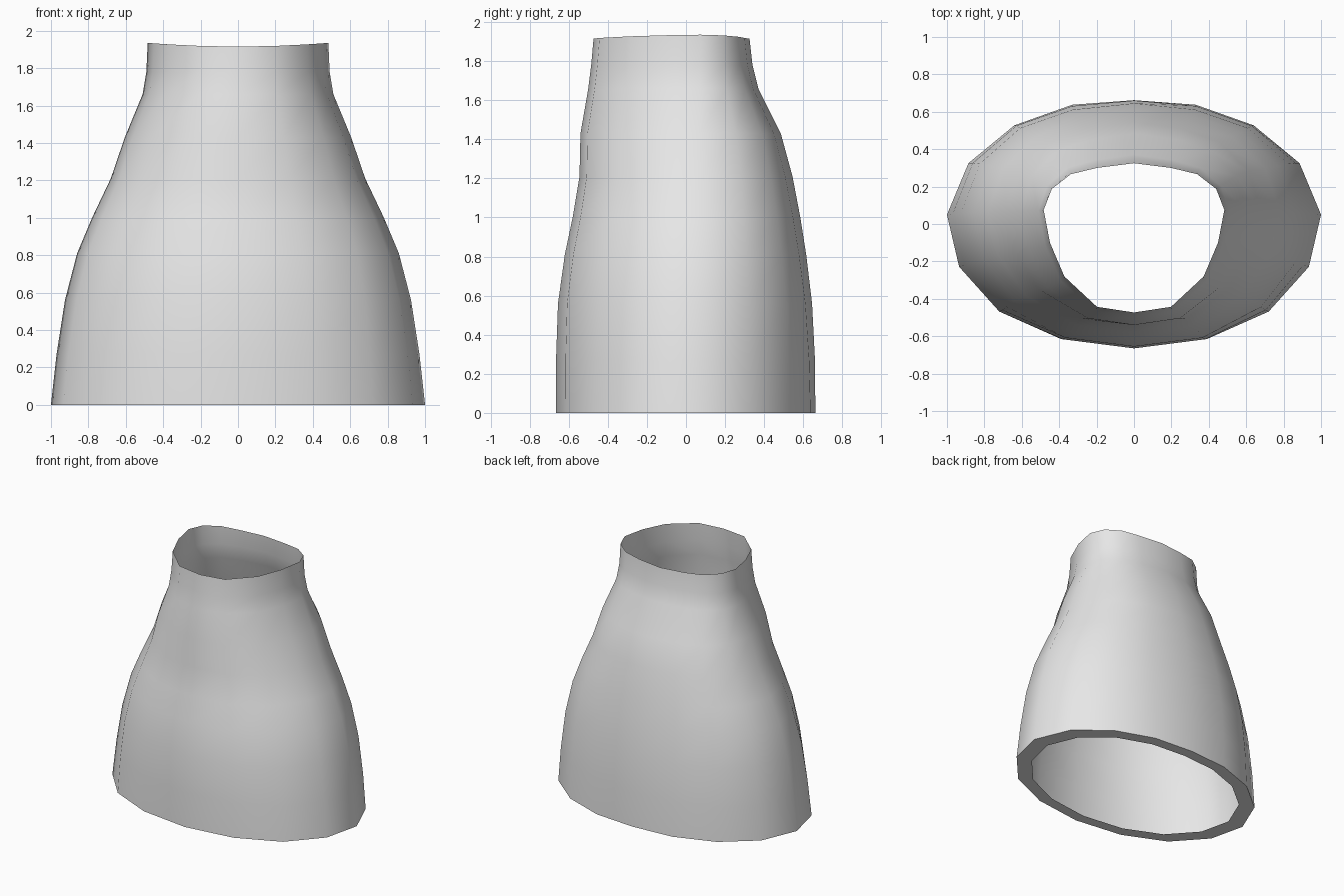
import bpy
import bmesh
import math

cube = bpy.data.objects.get("Cube")
if cube:
    bpy.data.objects.remove(cube, do_unlink=True)

# One colour for the cloth
cloth = bpy.data.materials.new("plain_grey_cloth")
cloth.use_nodes = True
cloth.diffuse_color = (0.8, 0.8, 0.8, 1)
cloth.node_tree.nodes["Principled BSDF"].inputs["Base Color"].default_value = (0.8, 0.8, 0.8, 1)

# Half cross-sections, back centre to front centre, in unit size
HEM = [(0, 1), (.33, .96), (.64, .78), (.885, .45), (1, 0),
       (.935, -.39), (.72, -.725), (.39, -.93), (0, -1)]
WAIST = [(0, 1), (.41, .9), (.7, .765), (.91, .45), (1, 0),
         (.93, -.32), (.77, -.65), (.41, -.945), (0, -1)]

# Profile rows: height, half width, front y, back y
ROWS = [(0, 1, -.665, .662), (.27, .97, -.665, .66), (.56, .925, -.655, .645),
        (.81, .86, -.62, .615), (1, .78, -.58, .585), (1.21, .68, -.545, .545),
        (1.43, .605, -.54, .485), (1.66, .51, -.5, .37), (1.78, .49, -.485, .34),
        (1.915, .483, -.473, .325)]
TOP = ROWS[-1][0]


def section(z, width, front, back, scale=1):
    """Full ring of points, mirrored across x, blended from hem to waist."""
    t = z / TOP
    mid = .05 + .025 * t
    half = []
    for a, b in zip(HEM, WAIST):
        x = a[0] + (b[0] - a[0]) * t
        y = a[1] + (b[1] - a[1]) * t
        reach = back - mid if y > 0 else mid - front
        # The waist edge rises slightly at the sides
        rise = .02 * x * x if z == TOP else 0
        half.append((x * width * scale, (mid + y * reach) * scale, z + rise))
    return half + [(-x, y, h) for x, y, h in half[-2:0:-1]]


bm = bmesh.new()

# Flat hem turned inwards, then the body rings up to the open waist
rings = [section(*ROWS[0], scale=.87)] + [section(*row) for row in ROWS]
loops = [[bm.verts.new(p) for p in ring] for ring in rings]
for low, high in zip(loops, loops[1:]):
    n = len(low)
    for i in range(n):
        j = (i + 1) % n
        bm.faces.new((low[j], low[i], high[i], high[j]))

mesh = bpy.data.meshes.new("skirt")
bm.to_mesh(mesh)
bm.free()
mesh.materials.append(cloth)
skirt = bpy.data.objects.new("skirt", mesh)
bpy.context.collection.objects.link(skirt)

# Smooth cloth, sharp hem edge
bpy.ops.object.select_all(action="DESELECT")
skirt.select_set(True)
bpy.context.view_layer.objects.active = skirt
bpy.ops.object.shade_smooth_by_angle(angle=math.radians(60))
